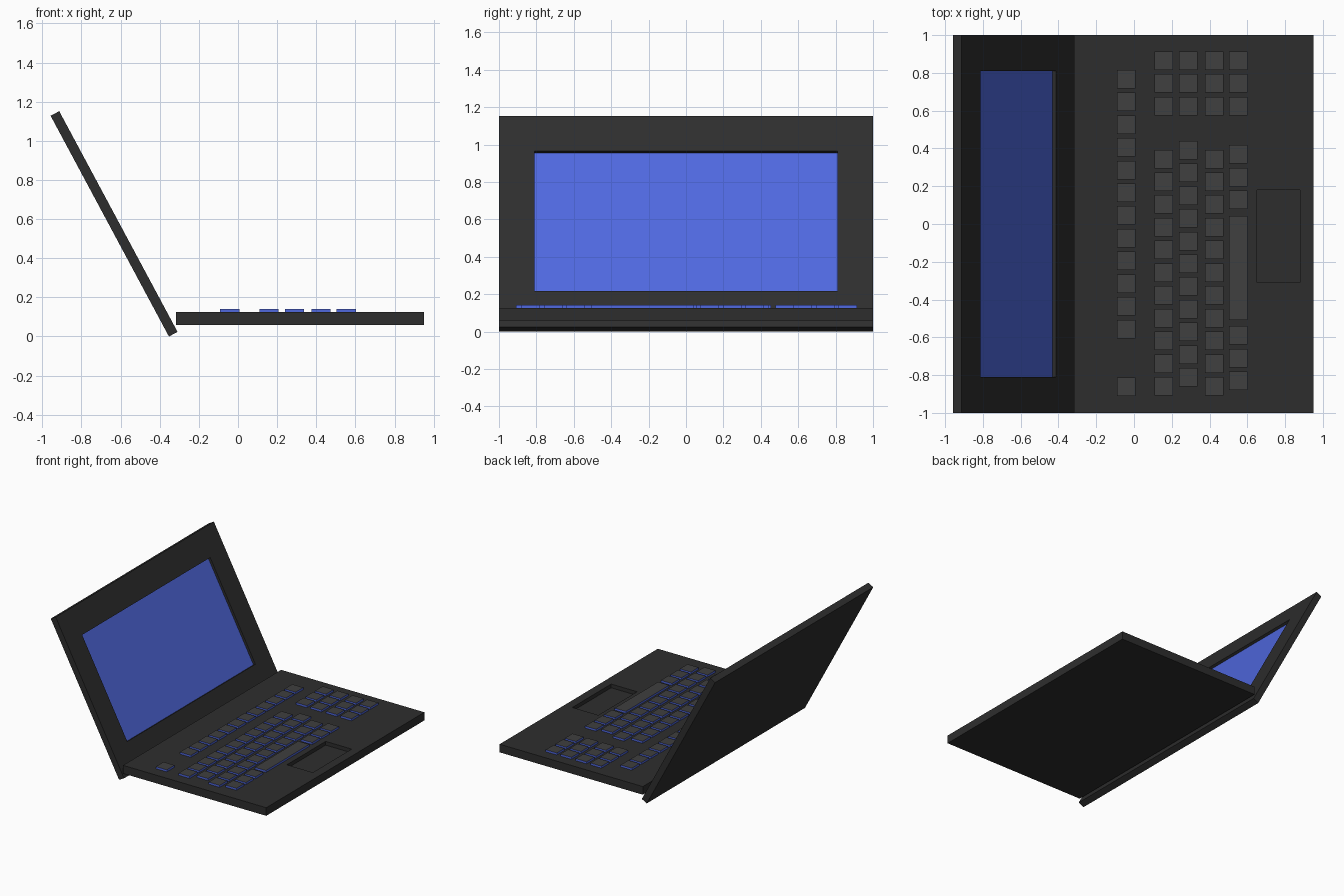
import bpy, bmesh, math
from mathutils import Vector

if "Cube" in bpy.data.objects:
    bpy.data.objects.remove(bpy.data.objects["Cube"])


def material(name, rgb):
    m = bpy.data.materials.new(name)
    m.diffuse_color = (*rgb, 1)
    m.use_nodes = True
    m.node_tree.nodes["Principled BSDF"].inputs["Base Color"].default_value = m.diffuse_color
    return m


DARK = material("dark_casing", (0.027, 0.027, 0.027))
CAP = material("key_cap_grey", (0.05, 0.05, 0.05))
BLUE = material("glowing_blue", (0.08, 0.14, 0.74))


def add_box(bm, x, y, z):
    """Box from (min, max) ranges; returns its top face."""
    verts = bmesh.ops.create_cube(bm, size=1)["verts"]
    for v in verts:
        v.co = Vector([r[0] if c < 0 else r[1] for c, r in zip(v.co, (x, y, z))])
    return max({f for v in verts for f in v.link_faces},
               key=lambda f: f.calc_center_median().z)


def finish(bm, name, mats):
    bmesh.ops.recalc_face_normals(bm, faces=bm.faces[:])
    me = bpy.data.meshes.new(name)
    bm.to_mesh(me)
    bm.free()
    for m in mats:
        me.materials.append(m)
    ob = bpy.data.objects.new(name, me)
    bpy.context.collection.objects.link(ob)
    return ob


def pocket_slab(name, x, y, z, px, py, depth, floor_mat):
    """Slab with a rectangular pocket sunk into its top face."""
    bm = bmesh.new()
    top = add_box(bm, x, y, z)
    mid = top.calc_center_median()
    bmesh.ops.inset_individual(bm, faces=[top], thickness=0.05)
    for v in top.verts:
        v.co.x = px[0] if v.co.x < mid.x else px[1]
        v.co.y = py[0] if v.co.y < mid.y else py[1]
    # the rim stays at the surface, the inner face drops to the floor
    bmesh.ops.inset_individual(bm, faces=[top], thickness=0.0)
    for v in top.verts:
        v.co.z -= depth
    top.material_index = 1
    return finish(bm, name, [DARK, floor_mat])


# Base with sunken touchpad
pocket_slab("base", (-0.318, 0.95), (-1, 1), (0.06, 0.125),
            (0.65, 0.88), (-0.31, 0.18), 0.03, DARK)

# Lid with sunken screen, leaning back
lid = pocket_slab("screen_lid", (-1.28, 0), (-1, 1), (0, 0.05),
                  (-1.067, -0.22), (-0.81, 0.81), 0.02, BLUE)
lid.location = (-0.353, 0, 0)
lid.rotation_euler.y = math.radians(61.8)

# Keys: row x centre -> y centres
PITCH, HALF = 0.1203, 0.049


def run(start, count):
    return [start - i * PITCH for i in range(count)]


numpad = run(0.865, 3)
rows = {
    -0.042: run(0.767, 12) + [-0.861],
    0.158: numpad + run(0.344, 11),
    0.288: numpad + run(0.391, 11),
    0.424: numpad + run(0.344, 11),
    0.553: numpad + run(0.368, 3) + run(-0.590, 3),
}
keys = [(x, y - HALF, y + HALF) for x, ys in rows.items() for y in ys]
keys.append((0.553, -0.507, 0.042))  # space bar

bm = bmesh.new()
for x, y0, y1 in keys:
    cap = add_box(bm, (x - HALF, x + HALF), (y0, y1), (0.125, 0.141))
    cap.material_index = 1
finish(bm, "keyboard_keys", [BLUE, CAP])
